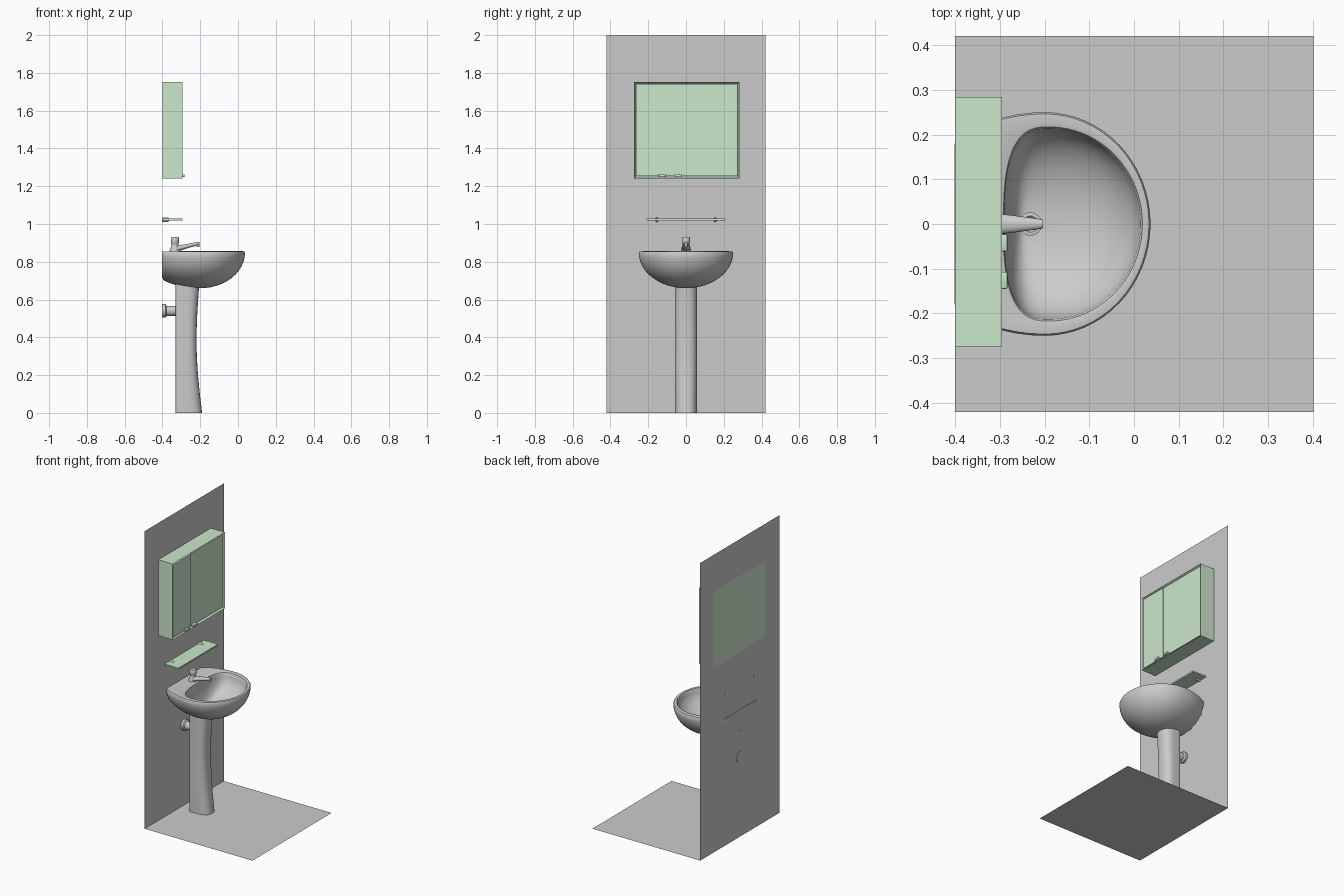
import bpy, bmesh, math
from math import sin, cos, pi, sqrt
from mathutils import Matrix

if "Cube" in bpy.data.objects:
    bpy.data.objects.remove(bpy.data.objects["Cube"])

green = bpy.data.materials.new("pale_green")
green.diffuse_color = (0.6, 0.8, 0.6, 1)
green.use_nodes = True
green.node_tree.nodes["Principled BSDF"].inputs["Base Color"].default_value = green.diffuse_color


def finish(name, bm, mat=None, recalc=True):
    if recalc:
        bmesh.ops.recalc_face_normals(bm, faces=bm.faces[:])
    me = bpy.data.meshes.new(name)
    bm.to_mesh(me)
    bm.free()
    ob = bpy.data.objects.new(name, me)
    bpy.context.collection.objects.link(ob)
    if mat:
        me.materials.append(mat)
    return ob


def box(name, lo, hi, mat=None, bevel=0):
    bm = bmesh.new()
    size = [h - l for l, h in zip(lo, hi)]
    mid = [(h + l) / 2 for l, h in zip(lo, hi)]
    bmesh.ops.create_cube(bm, size=1, matrix=Matrix.Translation(mid) @ Matrix.Diagonal((*size, 1)))
    if bevel:
        bmesh.ops.bevel(bm, geom=bm.edges[:], offset=bevel, segments=2, affect='EDGES', profile=0.5)
    return finish(name, bm, mat)


def plane(name, pts):
    bm = bmesh.new()
    bm.faces.new([bm.verts.new(p) for p in pts])
    return finish(name, bm, recalc=False)


def loft(name, loops, mat=None):
    """Skin a list of equal-length closed loops and cap both ends."""
    bm = bmesh.new()
    rings = [[bm.verts.new(p) for p in lp] for lp in loops]
    n = len(rings[0])
    for a, b in zip(rings, rings[1:]):
        for i in range(n):
            j = (i + 1) % n
            bm.faces.new((a[i], a[j], b[j], b[i]))
    bm.faces.new(rings[0])
    bm.faces.new(rings[-1])
    return finish(name, bm, mat)


def oval(cx, front, back, half, s, z, n_back=2.0, n_front=2.0, count=64, wall=-9):
    """Horizontal loop: separate front (+x) and back curves, cut off at the wall."""
    pts = []
    for i in range(count):
        t = 2 * pi * i / count
        c, d = cos(t), sin(t)
        e = 2 / (n_front if c >= 0 else n_back)
        x = math.copysign(abs(c) ** e, c) * (front if c >= 0 else back)
        y = math.copysign(abs(d) ** e, d) * half
        pts.append((max(cx + s * x, wall), s * y, z))
    return pts


def tube_x(name, sections, mat=None, count=24, y=0):
    """Loft along x from (x, z centre, y radius, z radius) sections."""
    return loft(name, [[(x, y + ry * cos(2 * pi * i / count), zc + rz * sin(2 * pi * i / count))
                        for i in range(count)] for x, zc, ry, rz in sections], mat)


def turned(name, cx, sections, count=24):
    """Upright turned part from (z, radius) sections."""
    return loft(name, [oval(cx, r, r, r, 1, z, count=count) for z, r in sections])


# Floor and wall
W, Y = -0.4, 0.42
plane("floor", [(W, -Y, 0), (0.402, -Y, 0), (0.402, Y, 0), (W, Y, 0)])
plane("wall", [(W, -Y, 0), (W, Y, 0), (W, Y, 2), (W, -Y, 2)])

# Basin: ellipsoidal outside, rolled rim, hollow bowl
loops = []
for k in range(1, 13):
    a = pi / 2 * k / 12
    loops.append(oval(-0.2, 0.237, 0.31, 0.25, sin(a), 0.848 - 0.188 * cos(a), wall=-0.402))
loops.append(oval(-0.2, 0.237, 0.31, 0.25, 0.985, 0.854, wall=-0.402))
for s, z in ((1.05, 0.856), (1.02, 0.854), (1.0, 0.847)):
    loops.append(oval(-0.19, 0.205, 0.10, 0.213, s, z, n_back=2.8))
for k in range(1, 10):
    a = pi / 2 * k / 10
    loops.append(oval(-0.19 - 0.05 * (1 - cos(a)), 0.205, 0.10, 0.213, cos(a),
                      0.847 - 0.145 * sin(a), n_back=2.8))
loft("basin", loops)
turned("drain", -0.232, [(0.695, 0.026), (0.708, 0.026), (0.709, 0.018), (0.705, 0.014)])

# Pedestal: flat back, rounded front with a curved waist
legs = []
for z, fx in ((0, -0.19), (0.1, -0.202), (0.2, -0.212), (0.3, -0.218), (0.4, -0.22),
              (0.5, -0.217), (0.6, -0.211), (0.7, -0.204)):
    legs.append(oval(-0.275, fx + 0.275, 0.055, 0.059, 1, z, n_back=7, n_front=2.5, count=40))
loft("pedestal", legs)

# Waste pipe into the wall
tube_x("waste_pipe", [(-0.402, 0.54, 0.036, 0.036), (-0.385, 0.54, 0.036, 0.036),
                      (-0.378, 0.54, 0.027, 0.027), (-0.31, 0.54, 0.027, 0.027)], count=32)

# Tap: body, lever knob, spout and nozzle
turned("tap_body", -0.334, [(0.85, 0.029), (0.865, 0.026), (0.882, 0.02), (0.892, 0.017)])
turned("tap_knob", -0.334, [(0.885, 0.017), (0.896, 0.019), (0.902, 0.021),
                            (0.924, 0.022), (0.93, 0.018)])
tube_x("tap_spout", [(-0.345, 0.866, 0.022, 0.012), (-0.31, 0.872, 0.024, 0.015),
                     (-0.26, 0.885, 0.018, 0.011), (-0.215, 0.896, 0.012, 0.009),
                     (-0.203, 0.898, 0.009, 0.007)])
turned("tap_nozzle", -0.212, [(0.879, 0.009), (0.895, 0.009)], count=16)

# Glass shelf with two clamps
box("shelf", (-0.398, -0.21, 1.018), (-0.295, 0.21, 1.028), green)
for y in (-0.155, 0.155):
    tube_x("shelf_clamp", [(-0.402, 1.023, 0.009, 0.012), (-0.372, 1.023, 0.009, 0.012),
                           (-0.366, 1.023, 0.006, 0.009)], green, 16, y)

# Cabinet: box with a recessed front
y0, y1, z0, z1 = -0.274, 0.284, 1.242, 1.752
cab = box("cabinet", (-0.4, y0, z0), (-0.295, y1, z1), green)
bm = bmesh.new()
bm.from_mesh(cab.data)
front = max(bm.faces, key=lambda f: f.calc_center_median().x)
bmesh.ops.inset_region(bm, faces=[front], thickness=0.011)
bmesh.ops.translate(bm, verts=front.verts[:], vec=(-0.016, 0, 0))
bm.to_mesh(cab.data)
bm.free()

# Sliding doors on two tracks, with a small pull on each
box("left_door", (-0.309, y0 + 0.011, z0 + 0.011), (-0.298, -0.078, z1 - 0.011), green)
box("right_door", (-0.311, -0.08, z0 + 0.011), (-0.303, y1 - 0.011, z1 - 0.011), green)
for y in (-0.126, -0.042):
    box("door_pull", (-0.306, y - 0.019, 1.249), (-0.283, y + 0.019, 1.263), green, 0.003)

# Smooth rounded parts, keep hard edges
bpy.ops.object.select_all(action='SELECT')
bpy.context.view_layer.objects.active = cab
bpy.ops.object.shade_smooth_by_angle(angle=math.radians(40))
